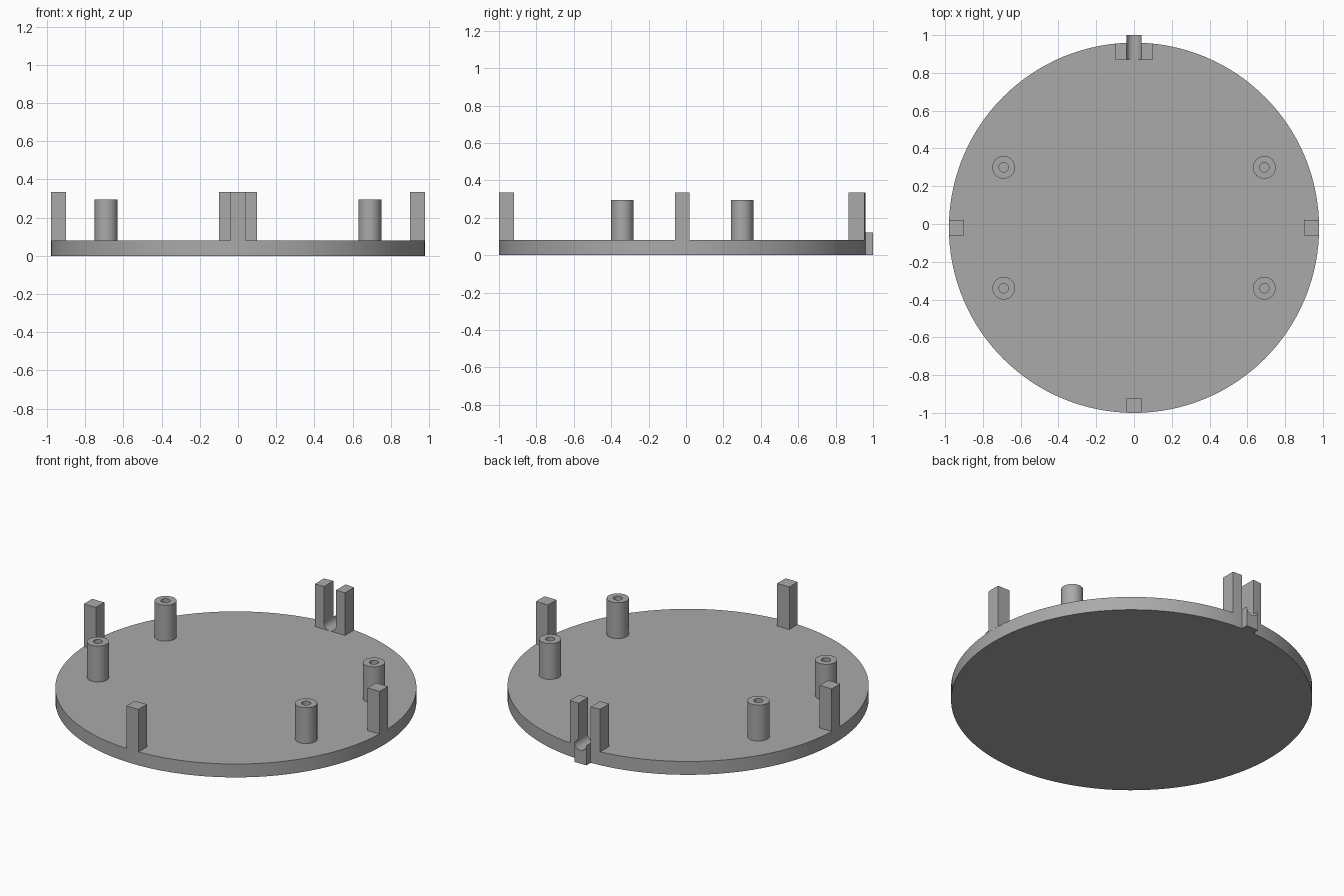
import bpy, bmesh
from math import sin, cos, pi, sqrt
from mathutils import Matrix, Vector

cube = bpy.data.objects.get("Cube")
if cube:
    bpy.data.objects.remove(cube)

RADIUS, DECK, POST_TOP = 0.98, 0.08, 0.335
CENTRE = Vector((0, -0.02, 0))

grey = bpy.data.materials.new("plain_grey")
grey.use_nodes = True
colour = (0.4, 0.4, 0.4, 1)
grey.diffuse_color = colour
grey.node_tree.nodes["Principled BSDF"].inputs["Base Color"].default_value = colour


def finish(name, bm):
    bmesh.ops.recalc_face_normals(bm, faces=bm.faces)
    mesh = bpy.data.meshes.new(name)
    bm.to_mesh(mesh)
    bm.free()
    mesh.materials.append(grey)
    obj = bpy.data.objects.new(name, mesh)
    bpy.context.collection.objects.link(obj)
    return obj


def smooth(obj):
    bpy.ops.object.select_all(action="DESELECT")
    obj.select_set(True)
    bpy.context.view_layer.objects.active = obj
    bpy.ops.object.shade_smooth_by_angle(angle=pi / 6)


def prism(name, outline, start, end, matrix=Matrix()):
    """Extrude a flat outline along its third axis, then place it."""
    bm = bmesh.new()
    face = bm.faces.new([bm.verts.new((u, v, start)) for u, v in outline])
    top = bmesh.ops.extrude_face_region(bm, geom=[face])["geom"]
    moved = [g for g in top if isinstance(g, bmesh.types.BMVert)]
    bmesh.ops.translate(bm, verts=moved, vec=(0, 0, end - start))
    bm.transform(matrix)
    return finish(name, bm)


def circle(radius, count):
    return [(radius * cos(2 * pi * i / count), radius * sin(2 * pi * i / count))
            for i in range(count)]


def rim_post(name, low, high, inner, turn):
    """Upright post whose outer face follows the rim of the base."""
    steps = 4
    arc = []
    for i in range(steps + 1):
        u = high + (low - high) * i / steps
        arc.append((u, sqrt(RADIUS ** 2 - u ** 2)))
    outline = [(low, inner), (high, inner)] + arc
    place = Matrix.Translation(CENTRE) @ Matrix.Rotation(turn, 4, "Z")
    return prism(name, outline, DECK, POST_TOP, place)


# Matrix that stands an outline upright in x and z, extruded along y
UPRIGHT = Matrix(((1, 0, 0, 0), (0, 0, 1, 0), (0, 1, 0, 0), (0, 0, 0, 1)))

# Round base with an underside channel that opens through a slot at each end
base = prism("base_plate", circle(RADIUS, 128), 0, DECK, Matrix.Translation(CENTRE))
half = [(0.58, -0.05), (0.58, 0.15), (0.49, 0.15), (0.49, 0.04)]
profile = half + [(-x, z) for x, z in reversed(half)]
cutter = prism("channel_cutter", profile, -0.10, 0.07, UPRIGHT)
cutter.hide_render = True
cutter.hide_set(True)
cut = base.modifiers.new("channel", "BOOLEAN")
cut.operation = "DIFFERENCE"
cut.solver = "EXACT"
cut.object = cutter
bpy.context.view_layer.objects.active = base
bpy.ops.object.modifier_apply(modifier=cut.name)
bpy.data.objects.remove(cutter)
smooth(base)

# Single posts at the front and both sides, a pair at the back
rim_post("front_post", -0.04, 0.04, 0.90, pi)
rim_post("left_post", -0.04, 0.04, 0.90, -pi / 2)
rim_post("right_post", -0.04, 0.04, 0.90, pi / 2)
rim_post("back_left_post", 0.04, 0.10, 0.89, 0)
rim_post("back_right_post", -0.10, -0.04, 0.89, 0)

# Cable cradle with a half-round groove between the back posts
groove = [(0.04 * cos(pi * i / 16), 0.12 - 0.04 * sin(pi * i / 16)) for i in range(17)]
smooth(prism("cable_cradle", [(-0.04, 0), (0.04, 0)] + groove, 0.87, 1.0, UPRIGHT))

# Hollow screw pillars
for side, x in (("left", 0.69), ("right", -0.69)):
    for end, y in (("front", -0.32), ("back", 0.32)):
        bm = bmesh.new()
        section = [(0.025, DECK), (0.025, 0.295), (0.06, 0.295), (0.06, DECK)]
        verts = [bm.verts.new((r, 0, z)) for r, z in section]
        edges = [bm.edges.new(pair) for pair in zip(verts, verts[1:])]
        bmesh.ops.spin(bm, geom=verts + edges, axis=(0, 0, 1), cent=(0, 0, 0),
                       angle=2 * pi, steps=40)
        bmesh.ops.remove_doubles(bm, verts=bm.verts, dist=0.0005)
        bm.transform(Matrix.Translation(CENTRE + Vector((x, y, 0))))
        smooth(finish(f"{end}_{side}_pillar", bm))
